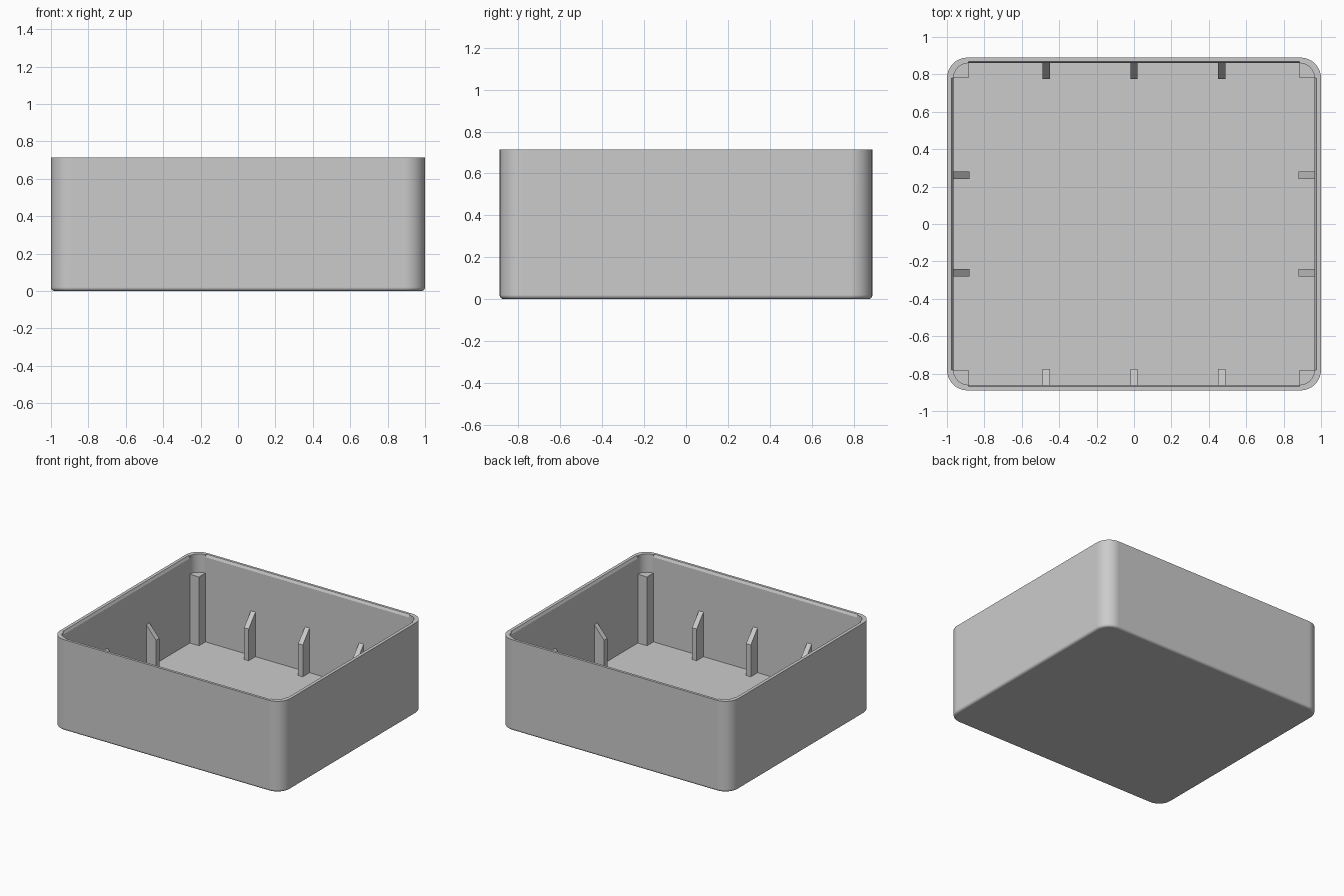
import bpy
import bmesh
from math import sin, cos, pi, radians
from mathutils import Vector, Matrix

cube = bpy.data.objects.get("Cube")
if cube:
    bpy.data.objects.remove(cube, do_unlink=True)

# Overall sizes
HX, HY, TOP = 1.0, 0.89, 0.715
OUT_R, IN_R = 0.11, 0.08
IN_X, IN_Y, FLOOR = 0.965, 0.86, 0.03
FILLET, LIP, LIP_H = 0.02, 0.01, 0.02
POST_TOP = 0.57
RIB_W, RIB_IN, RIB_WALL = 0.04, 0.28, 0.38
RIB_LEN = 0.085
ARC = 8

gray = bpy.data.materials.new("light gray plastic")
gray.use_nodes = True
color = (0.6, 0.6, 0.6, 1)
gray.diffuse_color = color
gray.node_tree.nodes["Principled BSDF"].inputs["Base Color"].default_value = color


def finish(bm, name):
    bmesh.ops.recalc_face_normals(bm, faces=bm.faces)
    mesh = bpy.data.meshes.new(name)
    bm.to_mesh(mesh)
    bm.free()
    obj = bpy.data.objects.new(name, mesh)
    bpy.context.collection.objects.link(obj)
    mesh.materials.append(gray)
    return obj


def ring(hx, hy, r, z, push=0.0):
    """Rounded rectangle; push moves only the straight sides outward."""
    pts = []
    for i, (sx, sy) in enumerate([(1, 1), (-1, 1), (-1, -1), (1, -1)]):
        c = Vector((sx * (hx - r), sy * (hy - r), z))
        dirs = [Vector((cos(a), sin(a), 0))
                for a in [(i + k / ARC) * pi / 2 for k in range(ARC + 1)]]
        pts.append(c + dirs[0] * (r + push))
        pts += [c + d * r for d in dirs]
        pts.append(c + dirs[-1] * (r + push))
    return pts


def prism(name, pts, vec):
    bm = bmesh.new()
    face = bm.faces.new([bm.verts.new(p) for p in pts])
    new = bmesh.ops.extrude_face_region(bm, geom=[face], use_keep_orig=True)["geom"]
    bmesh.ops.translate(bm, vec=vec, verts=[v for v in new if isinstance(v, bmesh.types.BMVert)])
    return finish(bm, name)


# Shell: bottom fillet, outer wall, rim, chamfered lip, cavity and floor
rings = []
for k in range(7):
    a = k / 6 * pi / 2
    inset = FILLET * (1 - sin(a))
    rings.append(ring(HX - inset, HY - inset, OUT_R - inset, FILLET * (1 - cos(a))))
rings.append(ring(HX, HY, OUT_R, TOP))
rings.append(ring(IN_X, IN_Y, IN_R, TOP, LIP))
rings.append(ring(IN_X, IN_Y, IN_R, TOP - LIP_H))
rings.append(ring(IN_X, IN_Y, IN_R, FLOOR))

bm = bmesh.new()
loops = [[bm.verts.new(p) for p in r] for r in rings]
for lo, hi in zip(loops, loops[1:]):
    n = len(lo)
    for i in range(n):
        j = (i + 1) % n
        bm.faces.new((lo[i], lo[j], hi[j], hi[i]))
bm.faces.new(loops[0])
bm.faces.new(loops[-1])
bmesh.ops.remove_doubles(bm, verts=bm.verts, dist=0.0001)
shell = finish(bm, "box_shell")
bpy.ops.object.select_all(action='DESELECT')
shell.select_set(True)
bpy.context.view_layer.objects.active = shell
bpy.ops.object.shade_smooth_by_angle(angle=radians(20))
weighted = shell.modifiers.new("even shading", 'WEIGHTED_NORMAL')
weighted.keep_sharp = True

# Corner posts: square inside corner, rounded where they meet the wall
for i, (sx, sy) in enumerate([(1, 1), (-1, 1), (-1, -1), (1, -1)]):
    c = Vector((sx * (IN_X - IN_R), sy * (IN_Y - IN_R), FLOOR - 0.01))
    pts = [c]
    for k in range(ARC + 1):
        a = (i + k / ARC) * pi / 2
        pts.append(c + Vector((cos(a), sin(a), 0)) * (IN_R + 0.003))
    prism("corner_post", pts, Vector((0, 0, POST_TOP - FLOOR + 0.01)))


# Wall ribs with sloping tops; built against the +x wall and turned into place
def rib(name, wall, along, angle):
    turn = Matrix.Rotation(angle, 3, 'Z')
    base = FLOOR - 0.01
    profile = [(wall - RIB_LEN, base), (wall + 0.01, base), (wall + 0.01, RIB_WALL),
               (wall, RIB_WALL), (wall - RIB_LEN, RIB_IN)]
    pts = [turn @ Vector((d, along - RIB_W / 2, z)) for d, z in profile]
    prism(name, pts, turn @ Vector((0, RIB_W, 0)))


for x in (-0.47, 0, 0.47):
    rib("back_rib", IN_Y, x, pi / 2)
    rib("front_rib", IN_Y, x, -pi / 2)
for y in (-0.26, 0.26):
    rib("left_rib", IN_X, y, 0)
    rib("right_rib", IN_X, y, pi)
